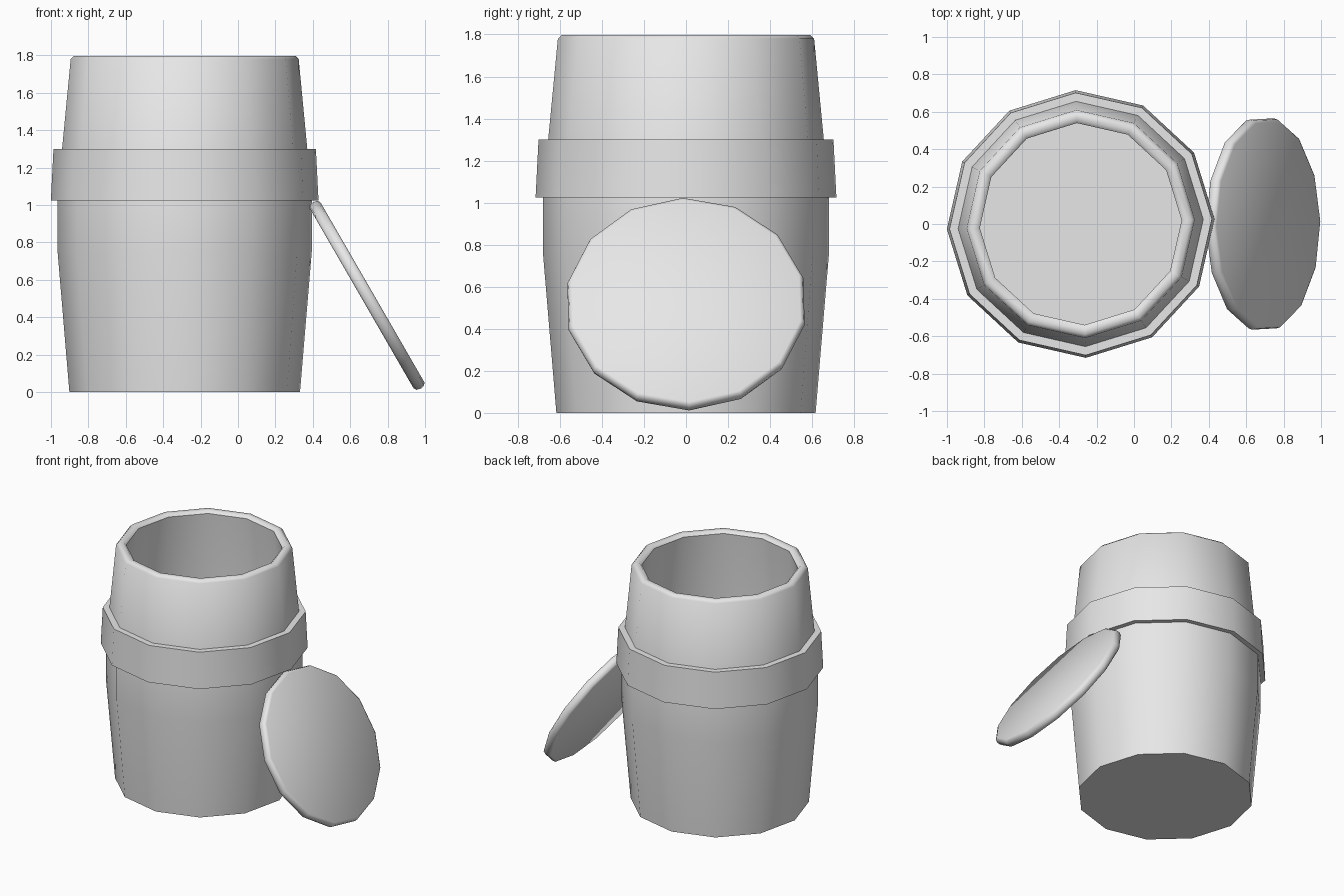
import bpy, bmesh, math
from mathutils import Matrix

cube = bpy.data.objects.get("Cube")
if cube:
    bpy.data.objects.remove(cube, do_unlink=True)

grey = bpy.data.materials.new("plain_grey")
grey.use_nodes = True
colour = (0.8, 0.8, 0.8, 1)
grey.diffuse_color = colour
grey.node_tree.nodes["Principled BSDF"].inputs["Base Color"].default_value = colour


def lathe(name, profile, sides, turn, matrix, closed=False):
    """Revolve (radius, height) points; open profiles are capped at both ends."""
    bm = bmesh.new()
    rings = []
    for r, z in profile:
        angles = [math.radians(turn) + math.tau * i / sides for i in range(sides)]
        rings.append([bm.verts.new((r * math.cos(a), r * math.sin(a), z)) for a in angles])
    pairs = list(zip(rings, rings[1:]))
    if closed:
        pairs.append((rings[-1], rings[0]))
    else:
        bm.faces.new(rings[0])
        bm.faces.new(rings[-1])
    for low, high in pairs:
        for i in range(sides):
            j = (i + 1) % sides
            bm.faces.new((low[i], low[j], high[j], high[i]))
    bmesh.ops.recalc_face_normals(bm, faces=bm.faces)
    mesh = bpy.data.meshes.new(name)
    bm.to_mesh(mesh)
    bm.free()
    mesh.materials.append(grey)
    obj = bpy.data.objects.new(name, mesh)
    obj.matrix_world = matrix
    bpy.context.collection.objects.link(obj)
    bpy.ops.object.select_all(action="DESELECT")
    obj.select_set(True)
    bpy.context.view_layer.objects.active = obj
    bpy.ops.object.shade_smooth_by_angle(angle=math.radians(46))
    return obj


# Hollow barrel: outer wall, rounded rim, inner wall and floor
barrel_place = Matrix.Translation((-0.285, 0, 0))
outer = [(0.617, 0), (0.68, 0.75), (0.68, 1.05), (0.61, 1.78), (0.592, 1.798)]
inner = [(0.558, 1.798), (0.54, 1.78), (0.61, 1.05), (0.61, 0.75), (0.555, 0.07)]
lathe("barrel_body", outer + inner, 12, 2.2, barrel_place)

# Raised hoop around the middle
hoop = [(0.66, 1.025), (0.716, 1.025), (0.70, 1.285), (0.69, 1.30), (0.64, 1.30)]
hoop[2:4] = [(0.702, 1.30)]
lathe("hoop", hoop, 12, 2.2, barrel_place, closed=True)

# Round lid leaning on the barrel
lid_place = Matrix.Translation((0.69, 0, 0.517)) @ Matrix.Rotation(math.radians(60), 4, "Y")
lid = [(0.555, -0.033), (0.57, -0.024), (0.576, 0), (0.57, 0.024), (0.555, 0.033)]
lathe("lid", lid, 14, 1.5, lid_place)
